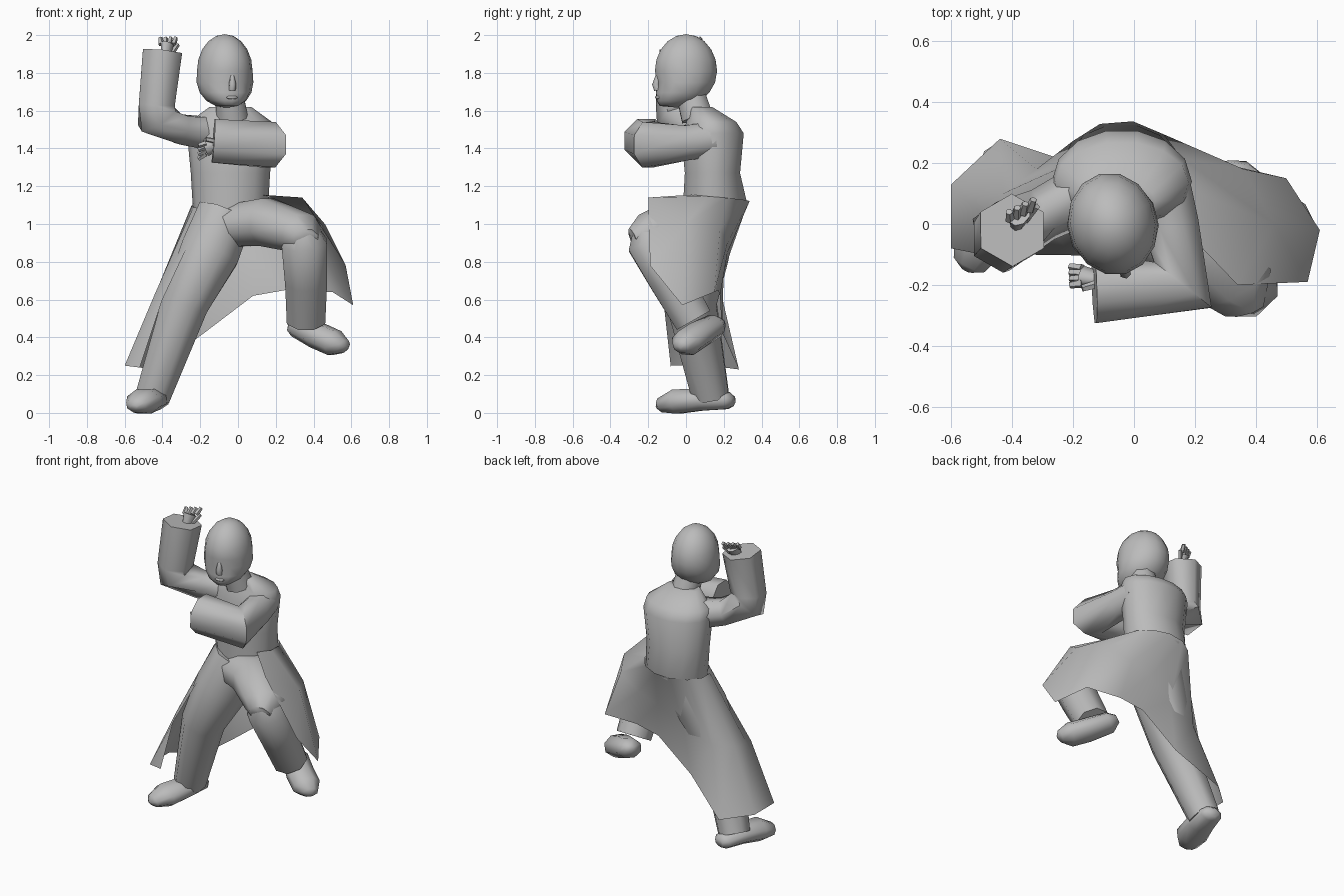
import bpy, bmesh, math
from mathutils import Vector, Matrix

cube = bpy.data.objects.get("Cube")
if cube:
    bpy.data.objects.remove(cube, do_unlink=True)

UP, DEPTH = Vector((0, 0, 1)), Vector((0, 1, 0))
SHADE = (.5, .5, .5, 1)
grey = bpy.data.materials.new("plain grey")
grey.use_nodes = True
grey.diffuse_color = SHADE
grey.node_tree.nodes["Principled BSDF"].inputs["Base Color"].default_value = SHADE


def finish(name, bm):
    """Turn the bmesh into a smooth-shaded object that keeps its sharp edges."""
    bmesh.ops.recalc_face_normals(bm, faces=bm.faces)
    mesh = bpy.data.meshes.new(name)
    bm.to_mesh(mesh)
    bm.free()
    mesh.materials.append(grey)
    part = bpy.data.objects.new(name, mesh)
    bpy.context.collection.objects.link(part)
    bpy.ops.object.select_all(action='DESELECT')
    part.select_set(True)
    bpy.context.view_layer.objects.active = part
    bpy.ops.object.shade_smooth_by_angle(angle=math.radians(62))
    return part


def loft(name, rings, closed=True):
    """Skin a row of point rings; closed rings get end caps."""
    bm = bmesh.new()
    rows = [[bm.verts.new(point) for point in ring] for ring in rings]
    count = len(rows[0])
    for lower, upper in zip(rows, rows[1:]):
        for i in range(count if closed else count - 1):
            j = (i + 1) % count
            bm.faces.new((lower[i], lower[j], upper[j], upper[i]))
    if closed:
        bm.faces.new(rows[0])
        bm.faces.new(rows[-1])
    return finish(name, bm)


def ellipse(centre, axis_u, axis_v, sides, phase=0):
    angles = [math.tau * (k + phase) / sides for k in range(sides)]
    return [centre + axis_u * math.cos(a) + axis_v * math.sin(a) for a in angles]


def limb(name, path, ref=UP, flat=1, sides=8):
    """Tube through (x, y, z, radius); flat scales the radius along ref."""
    points = [Vector(p[:3]) for p in path]
    rings = []
    for i, centre in enumerate(points):
        before, after = points[max(i - 1, 0)], points[min(i + 1, len(points) - 1)]
        along = (centre - before).normalized() + (after - centre).normalized()
        along.normalize()
        radius = path[i][3]
        u = along.cross(ref).normalized()
        v = u.cross(along) * flat
        rings.append(ellipse(centre, u * radius, v * radius, sides, phase=.5))
    return loft(name, rings)


def ball(name, centre, size, turn=0, rule=None):
    """Scaled sphere, optionally reshaped by a rule on its unit points."""
    bm = bmesh.new()
    bmesh.ops.create_uvsphere(bm, u_segments=14, v_segments=10, radius=1)
    for vert in bm.verts:
        if rule:
            rule(vert.co)
    place = Matrix.Translation(centre) @ Matrix.Rotation(turn, 4, 'Z')
    bm.transform(place @ Matrix.Diagonal((*size, 1)))
    return finish(name, bm)


def face_shape(co):
    """Widen the jaw, bring the chin forward and hollow the eye line."""
    drop = max(-co.z, 0)
    front = min(max(-co.y * 4, 0), 1)
    co.x *= 1 + drop / 4
    co.y -= drop ** 2 / 5 + front * drop ** 3 * .4
    if front == 1 and -.4 < co.z < -.2:
        co.y += .06


# Head, turned slightly to its left, with nose, lips and neck
HEAD_TURN = .25
head_centre = Vector((-.07, 0, 1.81))
ball("head", head_centre, (.146, .17, .195), HEAD_TURN, face_shape)
ahead = Matrix.Rotation(HEAD_TURN, 3, 'Z') @ -DEPTH
bridge = head_centre + ahead * .155 - UP * .02
limb("nose", [(*bridge, .01), (*(bridge + ahead * .01 - UP * .05), .02),
              (*(bridge - UP * .08), .02)], ref=ahead, sides=6)
ball("lips", head_centre + ahead * .155 - UP * .14, (.03, .012, .01), HEAD_TURN)
limb("neck", [(-.03, .06, 1.56, .09), (-.05, .02, 1.7, .08)], ref=DEPTH)

# Jacket body from pelvis to collar: height, half width, front, back
BODY_LEVELS = [
    (.9, .13, .02, .2), (1, .19, -.01, .27), (1.1, .2, -.02, .33), (1.27, .21, -.01, .29),
    (1.48, .23, -.03, .31), (1.54, .22, 0, .27), (1.62, .11, .01, .14)]
body = []
for height, half, front, back in BODY_LEVELS:
    middle = Vector((-.04, (front + back) / 2, height))
    body.append(ellipse(middle, Vector((half, 0, 0)), DEPTH * (back - front) / 2, sides=14))
loft("jacket_body", body)

# Legs: the right one stands, the left one is raised
limb("right_leg", [(-.07, .11, 1.05, .16), (-.15, .06, .85, .17),
                   (-.28, .03, .58, .135), (-.45, .13, .09, .1)], ref=DEPTH, flat=1.05)
limb("left_thigh", [(-.04, .07, .99, .14), (.15, -.02, 1.01, .16),
                    (.34, -.2, .95, .13), (.36, -.28, .92, .07)], flat=.85)
limb("left_shin", [(.34, -.21, 1, .07), (.35, -.19, .9, .13),
                   (.36, -.08, .7, .12), (.36, .04, .49, .11)], ref=DEPTH)

# Shoes
limb("right_shoe", [(-.42, .25, .06, .04), (-.43, .22, .065, .07), (-.46, .08, .07, .09),
                    (-.5, -.05, .06, .1), (-.54, -.13, .04, .06), (-.55, -.15, .03, .02)],
     flat=.7)
limb("left_shoe", [(.29, .19, .48, .03), (.32, .15, .46, .08), (.42, .06, .41, .09),
                   (.51, 0, .37, .09), (.56, -.03, .35, .05), (.57, -.04, .34, .02)], flat=.8)

# Sleeves: the right arm is raised, the left one folds across the chest
limb("right_sleeve", [(-.16, .1, 1.48, .1), (-.3, .03, 1.5, .09), (-.43, -.04, 1.56, .12),
                      (-.43, -.05, 1.63, .11), (-.4, -.02, 1.91, .12)], ref=DEPTH, sides=6)
limb("left_sleeve", [(.09, .14, 1.45, .1), (.12, 0, 1.43, .1),
                     (.16, -.2, 1.42, .13), (-.13, -.21, 1.44, .125)])


def hand(side, wrist, palm, tip, spread):
    """Narrow palm with four short fingers and a thumb."""
    wrist, palm, tip, spread = map(Vector, (wrist, palm, tip, spread))
    across = spread.orthogonal()
    limb(side + "_palm", [(*wrist, .03), (*palm, .045)], ref=across, flat=.7)
    for i in range(4):
        offset = spread * (i - 1.5) / 1.5
        limb(f"{side}_finger_{i + 1}", [(*(palm + offset * .8), .016), (*(tip + offset), .012)],
             ref=across, sides=5)
    limb(side + "_thumb", [(*(wrist + spread / 2), .015), (*(palm + spread * 1.4), .012)],
         ref=across, sides=5)


hand("right", (-.38, 0, 1.89), (-.375, .03, 1.95), (-.37, .06, 1.985), (.04, .02, 0))
hand("left", (-.11, -.18, 1.42), (-.17, -.17, 1.4), (-.21, -.17, 1.38), (0, -.03, .035))

# Coat tails: open at the front, swept back and draped over the raised thigh
coat_middle = [(-.4, -.12, .6), (-.44, -.02, .63), (-.43, .1, .65), (-.32, .18, .66),
               (-.12, .2, .75), (.06, .22, .85), (.2, .22, .9), (.36, .18, .97),
               (.46, 0, 1), (.34, -.2, 1.14)]
coat_hem = [(-.52, -.08, .24), (-.6, -.08, .25), (-.6, .13, .25), (-.44, .28, .23),
            (-.17, .19, .43), (.08, .18, .62), (.25, .17, .65), (.5, .15, .64),
            (.61, -.02, .57), (.57, -.19, .78)]
coat_waist = []
for i in range(len(coat_hem)):
    around = math.radians(230 - 30 * i)
    coat_waist.append((.21 * math.cos(around) - .04, .19 * math.sin(around) + .15, 1.08 + i / 120))
loft("coat_tails", [coat_waist, coat_middle, coat_hem], closed=False)
